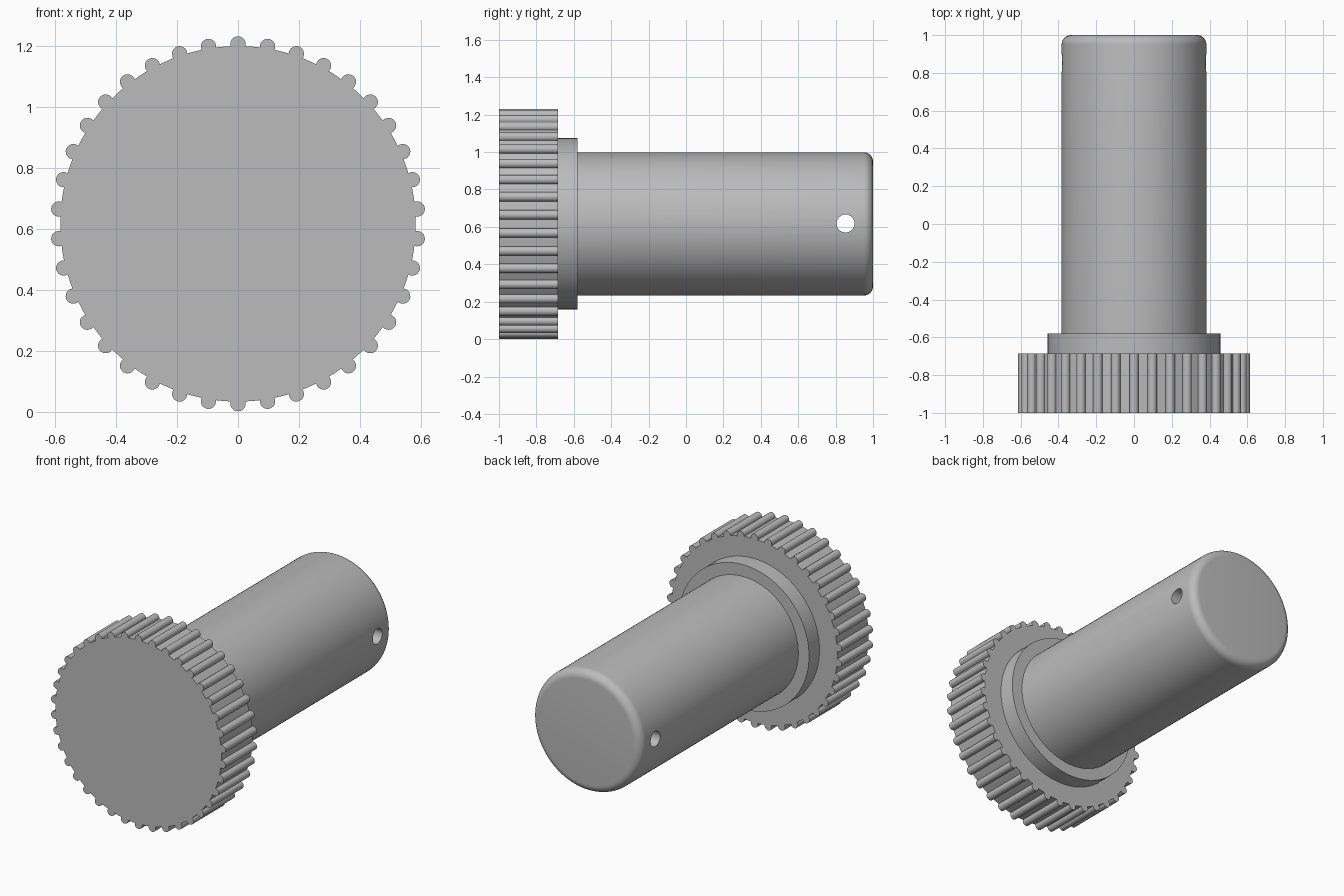
import bpy, bmesh, math
from mathutils import Matrix, Vector

if "Cube" in bpy.data.objects:
    bpy.data.objects.remove(bpy.data.objects["Cube"], do_unlink=True)

AXIS_Z = 0.616      # height of the pin axis
SEGMENTS = 96

grey = bpy.data.materials.new("satin_grey")
grey.use_nodes = True
colour = (0.5, 0.5, 0.5, 1)
grey.diffuse_color = colour
grey.node_tree.nodes["Principled BSDF"].inputs["Base Color"].default_value = colour


def add_object(name, bm):
    bmesh.ops.recalc_face_normals(bm, faces=bm.faces[:])
    mesh = bpy.data.meshes.new(name)
    bm.to_mesh(mesh)
    bm.free()
    mesh.materials.append(grey)
    obj = bpy.data.objects.new(name, mesh)
    bpy.context.collection.objects.link(obj)
    return obj


def smooth(obj):
    bpy.ops.object.select_all(action="DESELECT")
    obj.select_set(True)
    bpy.context.view_layer.objects.active = obj
    bpy.ops.object.shade_smooth_by_angle(angle=math.radians(30))


def prism(name, outline, y0, y1):
    """Extrude an (x, z) outline around the axis from y0 to y1."""
    bm = bmesh.new()
    face = bm.faces.new([bm.verts.new((x, y0, AXIS_Z + z)) for x, z in outline])
    new = bmesh.ops.extrude_face_region(bm, geom=[face])["geom"]
    verts = [v for v in new if isinstance(v, bmesh.types.BMVert)]
    bmesh.ops.translate(bm, verts=verts, vec=(0, y1 - y0, 0))
    return add_object(name, bm)


def lathe(name, profile):
    """Stack rings from a (radius, y) profile and cap both ends."""
    bm = bmesh.new()
    rings = []
    for r, y in profile:
        rings.append([bm.verts.new((r * math.cos(a), y, AXIS_Z + r * math.sin(a)))
                      for a in (math.tau * i / SEGMENTS for i in range(SEGMENTS))])
    for low, high in zip(rings, rings[1:]):
        for i in range(SEGMENTS):
            j = (i + 1) % SEGMENTS
            bm.faces.new((low[i], low[j], high[j], high[i]))
    bm.faces.new(rings[0])
    bm.faces.new(rings[-1])
    return add_object(name, bm)


# Knurled head: a disc outline with round ribs spaced evenly around it
RIBS, DISC_R, RIB_CENTRE, RIB_R = 38, 0.583, 0.59, 0.025
join = math.acos((RIB_CENTRE**2 + RIB_R**2 - DISC_R**2) / (2 * RIB_CENTRE * RIB_R))
sweep = math.pi - join      # half of the rib arc standing outside the disc
join_angle = math.atan2(RIB_R * math.sin(sweep), RIB_CENTRE + RIB_R * math.cos(sweep))
step = math.tau / RIBS
outline = []
for k in range(RIBS):
    a = math.pi / 2 + k * step
    for i in range(13):
        t = a + sweep * (i / 6 - 1)
        outline.append((RIB_CENTRE * math.cos(a) + RIB_R * math.cos(t),
                        RIB_CENTRE * math.sin(a) + RIB_R * math.sin(t)))
    for i in (1, 2):        # disc surface between neighbouring ribs
        t = a + join_angle + (step - 2 * join_angle) * i / 3
        outline.append((DISC_R * math.cos(t), DISC_R * math.sin(t)))
smooth(prism("knurled_head", outline, -1, -0.685))

# Collar behind the head
smooth(lathe("collar", [(0.458, -0.685), (0.458, -0.58)]))

# Shaft with a rounded end
SHAFT_R, FILLET = 0.383, 0.05
profile = [(SHAFT_R, -0.58)]
for i in range(9):
    a = math.pi / 2 * i / 8
    profile.append((SHAFT_R - FILLET + FILLET * math.cos(a), 1 - FILLET + FILLET * math.sin(a)))
shaft = lathe("shaft", profile)

# Cross hole drilled sideways through the shaft
bm = bmesh.new()
turn = Matrix.Translation(Vector((0, 0.853, AXIS_Z + 0.002))) @ Matrix.Rotation(math.pi / 2, 4, "Y")
bmesh.ops.create_cone(bm, cap_ends=True, segments=40, radius1=0.048, radius2=0.048,
                      depth=1, matrix=turn)
drill = add_object("hole_cutter", bm)
drill.hide_render = True
cut = shaft.modifiers.new("cross_hole", "BOOLEAN")
cut.operation = "DIFFERENCE"
cut.solver = "EXACT"
cut.object = drill
bpy.context.view_layer.objects.active = shaft
bpy.ops.object.modifier_apply(modifier=cut.name)
bpy.data.objects.remove(drill, do_unlink=True)
smooth(shaft)
